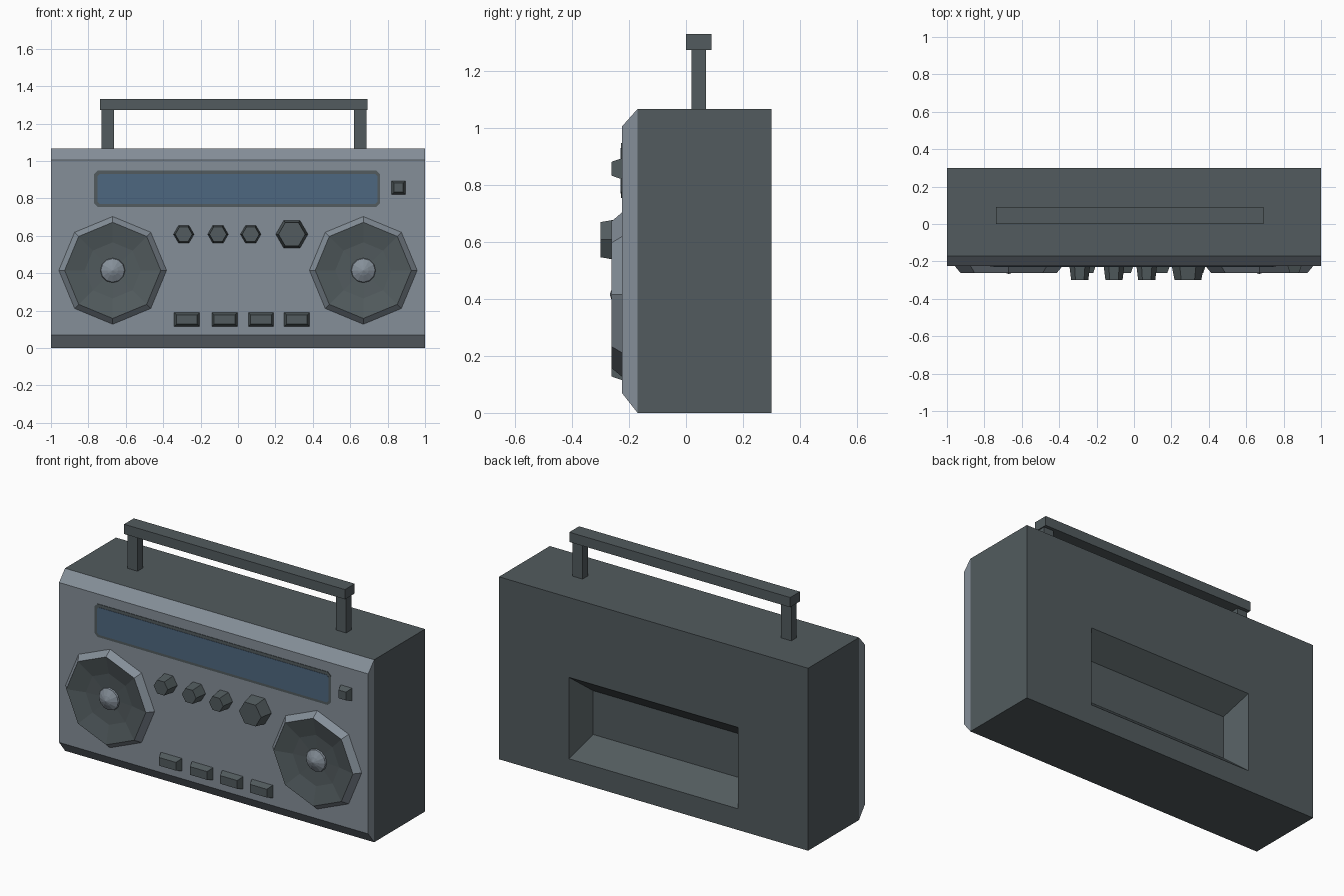
import bpy, bmesh, math

if "Cube" in bpy.data.objects:
    bpy.data.objects.remove(bpy.data.objects["Cube"])


def material(name, rgb):
    m = bpy.data.materials.new(name)
    m.diffuse_color = (*rgb, 1)
    m.use_nodes = True
    m.node_tree.nodes["Principled BSDF"].inputs["Base Color"].default_value = m.diffuse_color
    return m


DARK = material("dark grey", (0.084, 0.105, 0.112))
LIGHT = material("light grey", (0.235, 0.275, 0.318))
BLUE = material("display blue", (0.076, 0.136, 0.216))


def rect(x0, x1, z0, z1, cut=0):
    """Rectangle outline in the xz plane, optionally with cut corners."""
    if not cut:
        return [(x0, z0), (x1, z0), (x1, z1), (x0, z1)]
    return [(x0 + cut, z0), (x1 - cut, z0), (x1, z0 + cut), (x1, z1 - cut),
            (x1 - cut, z1), (x0 + cut, z1), (x0, z1 - cut), (x0, z0 + cut)]


def ngon(cx, cz, r, n):
    return [(cx + r * math.cos(2 * math.pi * i / n),
             cz + r * math.sin(2 * math.pi * i / n)) for i in range(n)]


def loft(name, rings, mats, rule=None):
    """Join outlines, each given as (y, points), and cap both ends."""
    bm = bmesh.new()
    loops = [[bm.verts.new((x, y, z)) for x, z in pts] for y, pts in rings]
    n = len(loops[0])
    for k, (a, b) in enumerate(zip(loops, loops[1:])):
        for i in range(n):
            j = (i + 1) % n
            f = bm.faces.new((a[i], a[j], b[j], b[i]))
            f.material_index = rule(k) if rule else 0
    bm.faces.new(loops[0])
    f = bm.faces.new(loops[-1])
    f.material_index = rule(len(loops) - 1) if rule else 0
    bmesh.ops.recalc_face_normals(bm, faces=bm.faces)
    me = bpy.data.meshes.new(name)
    bm.to_mesh(me)
    bm.free()
    for m in mats:
        me.materials.append(m)
    ob = bpy.data.objects.new(name, me)
    bpy.context.collection.objects.link(ob)
    return ob


H = 1.067      # body height
FRONT = -0.225  # front panel plane

# Body with a tapered recess in the back
loft("body", [(-0.17, rect(-1, 1, 0, H)),
              (0.30, rect(-1, 1, 0, H)),
              (0.30, rect(-0.547, 0.547, 0.124, 0.60)),
              (0.17, rect(-0.482, 0.482, 0.234, 0.49))], [DARK])

# Front panel, bevelled at top and bottom
loft("front_panel", [(-0.17, rect(-1, 1, 0, H)),
                     (FRONT, rect(-1, 1, 0.07, 1.005))], [LIGHT])

# Display window
loft("display_frame", [(FRONT, rect(-0.77, 0.76, 0.755, 0.948, 0.02)),
                       (FRONT - 0.003, rect(-0.77, 0.76, 0.755, 0.948, 0.02))], [DARK])
loft("display_glass", [(FRONT, rect(-0.75, 0.745, 0.77, 0.93, 0.01)),
                       (FRONT - 0.005, rect(-0.75, 0.745, 0.77, 0.93, 0.01))], [BLUE])

# Speakers: light rim, dark cone, light centre cap
for side, cx in (("left", -0.67), ("right", 0.67)):
    cz = 0.415
    loft(side + "_speaker",
         [(FRONT, ngon(cx, cz, 0.288, 8)),
          (-0.262, ngon(cx, cz, 0.257, 8)),
          (-0.236, ngon(cx, cz, 0.15, 8)),
          (-0.230, ngon(cx, cz, 0.05, 8))],
         [LIGHT, DARK], lambda k: 0 if k == 0 else 1)
    loft(side + "_speaker_cap",
         [(-0.228, ngon(cx, cz, 0.067, 12)),
          (-0.240, ngon(cx, cz, 0.063, 12)),
          (-0.258, ngon(cx, cz, 0.028, 12)),
          (-0.267, ngon(cx, cz, 0.002, 12))], [LIGHT])

# Hexagonal knobs
for i, (cx, r) in enumerate(((-0.29, 0.055), (-0.107, 0.055), (0.068, 0.055), (0.288, 0.086))):
    loft(f"knob_{i + 1}", [(FRONT, ngon(cx, 0.608, r, 6)),
                           (-0.30, ngon(cx, 0.608, r * 0.83, 6))], [DARK])


# Tapered push buttons
def button(name, cx, cz, w, h):
    t = 0.013
    loft(name, [(FRONT, rect(cx - w, cx + w, cz - h, cz + h)),
                (-0.262, rect(cx - w + t, cx + w - t, cz - h + t, cz + h - t))], [DARK])


for i, cx in enumerate((-0.273, -0.072, 0.123, 0.315)):
    button(f"button_{i + 1}", cx, 0.152, 0.068, 0.037)
button("power_button", 0.858, 0.857, 0.037, 0.037)

# Carry handle
loft("handle_bar", [(0.0, rect(-0.737, 0.692, 1.273, 1.33)),
                    (0.09, rect(-0.737, 0.692, 1.273, 1.33))], [DARK])
for side, x in (("left", -0.73), ("right", 0.62)):
    loft(side + "_handle_post", [(0.02, rect(x, x + 0.066, 1.06, 1.28)),
                                 (0.07, rect(x, x + 0.066, 1.06, 1.28))], [DARK])
